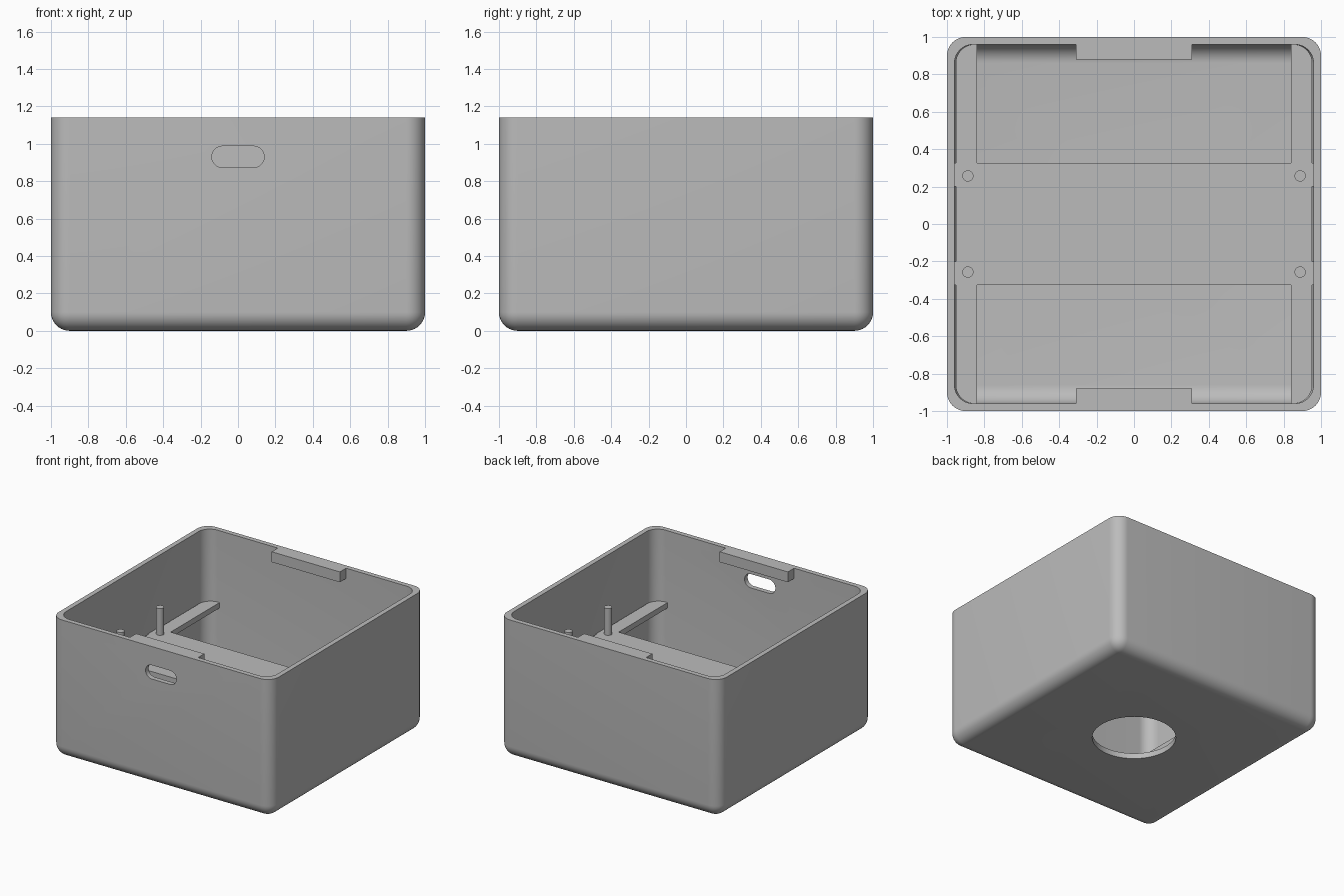
import bpy
import bmesh
from mathutils import Matrix, Vector

if "Cube" in bpy.data.objects:
    bpy.data.objects.remove(bpy.data.objects["Cube"], do_unlink=True)

HEIGHT = 1.14
INNER = 0.96      # half width of the cavity
ROUND = 0.1       # corner radius
PLATE_TOP = 0.55

grey = bpy.data.materials.new("light grey plastic")
grey.use_nodes = True
colour = (0.5, 0.5, 0.5, 1)
grey.diffuse_color = colour
grey.node_tree.nodes["Principled BSDF"].inputs["Base Color"].default_value = colour


def finish(name, bm):
    mesh = bpy.data.meshes.new(name)
    bm.to_mesh(mesh)
    bm.free()
    obj = bpy.data.objects.new(name, mesh)
    bpy.context.collection.objects.link(obj)
    mesh.materials.append(grey)
    return obj


def box(name, low, high, radius=0, round_bottom=False):
    """Box between two corners; upright (and bottom) edges may be rounded."""
    low, high = Vector(low), Vector(high)
    bm = bmesh.new()
    bmesh.ops.create_cube(bm, size=1)
    bmesh.ops.scale(bm, vec=high - low, verts=bm.verts)
    bmesh.ops.translate(bm, vec=(low + high) / 2, verts=bm.verts)
    if radius:
        edges = []
        for e in bm.edges:
            a, b = (v.co.z for v in e.verts)
            upright = abs(a - b) > 1e-4
            bottom = max(a, b) < low.z + 1e-4
            if upright or (round_bottom and bottom):
                edges.append(e)
        bmesh.ops.bevel(bm, geom=edges, offset=radius, segments=10,
                        profile=0.5, affect='EDGES')
    return finish(name, bm)


def cylinder(name, x, y, radius, z0, z1, sides):
    bm = bmesh.new()
    bmesh.ops.create_cone(bm, cap_ends=True, segments=sides, radius1=radius,
                          radius2=radius, depth=z1 - z0,
                          matrix=Matrix.Translation((x, y, (z0 + z1) / 2)))
    return finish(name, bm)


def activate(obj):
    bpy.ops.object.select_all(action='DESELECT')
    obj.select_set(True)
    bpy.context.view_layer.objects.active = obj


def cut(target, cutter):
    activate(target)
    mod = target.modifiers.new("cut", 'BOOLEAN')
    mod.operation = 'DIFFERENCE'
    mod.solver = 'EXACT'
    mod.object = cutter
    bpy.ops.object.modifier_apply(modifier=mod.name)
    bpy.data.objects.remove(cutter, do_unlink=True)


def smooth(obj):
    activate(obj)
    bpy.ops.object.shade_smooth_by_angle(angle=0.6)


# Open housing with rounded corners and rounded bottom
housing = box("housing", (-1, -1, 0), (1, 1, HEIGHT), ROUND, True)
cut(housing, box("cavity_cutter", (-INNER, -INNER, 0.045),
                 (INNER, INNER, 1.5), ROUND, True))

# Round hole in the floor
cut(housing, cylinder("floor_cutter", 0, 0, 0.315, -0.2, 0.2, 64))

# Pill-shaped port through the front wall
slot = box("port_cutter", (-0.14, -0.057, -0.2), (0.14, 0.057, 0.2), 0.0565)
slot.data.transform(Matrix.Translation((0, -1, 0.93)) @ Matrix.Rotation(1.5707963, 4, 'X'))
cut(housing, slot)
smooth(housing)

# H-shaped mounting plate
edge = INNER - 0.007
plate = box("mounting_plate", (-edge, -INNER, PLATE_TOP - 0.045),
            (edge, INNER, PLATE_TOP), ROUND)
for side in (-1, 1):
    ys = sorted((side * 0.325, side * 1.2))
    cut(plate, box("opening_cutter", (-0.84, ys[0], 0.4), (0.84, ys[1], 0.7)))
smooth(plate)

# Pegs on the plate, and tabs joining the plate to the side walls
for sx, x_name in ((1, "left"), (-1, "right")):
    for sy, y_name in ((-1, "front"), (1, "back")):
        where = y_name + "_" + x_name
        peg = cylinder("peg_" + where, sx * 0.888, sy * 0.257, 0.03,
                       PLATE_TOP - 0.01, 0.77, 32)
        smooth(peg)
        xs = sorted((sx * edge, sx * INNER))
        ys = sorted((sy * 0.2, sy * 0.325))
        box("tab_" + where, (xs[0], ys[0], PLATE_TOP - 0.045),
            (xs[1], ys[1], PLATE_TOP))

# Lid ledges, flush with the rim
for sy, y_name in ((-1, "front"), (1, "back")):
    ys = sorted((sy * 0.88, sy * INNER))
    box("lid_ledge_" + y_name, (-0.31, ys[0], HEIGHT - 0.085),
        (0.31, ys[1], HEIGHT))
